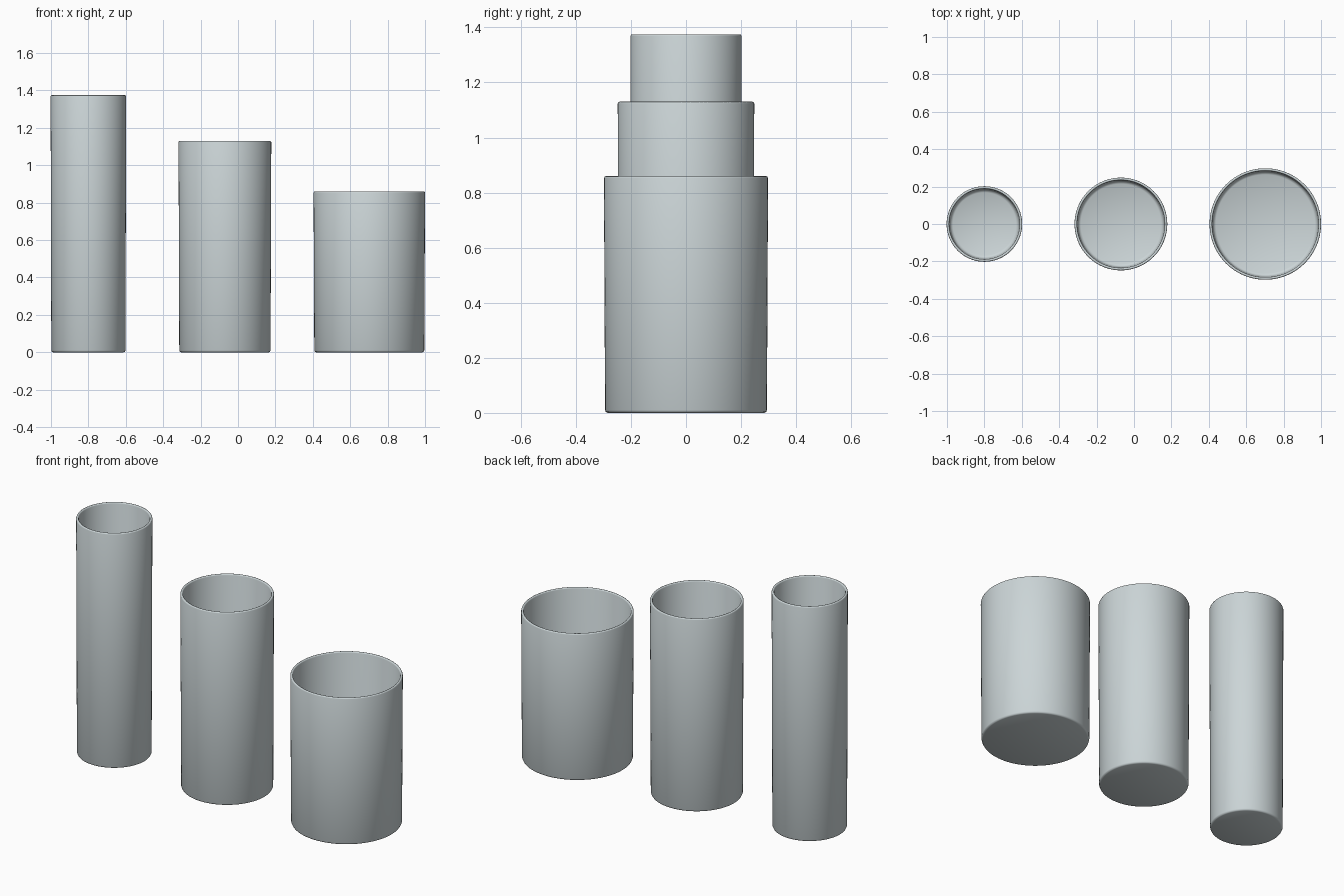
import bpy, bmesh, math

if "Cube" in bpy.data.objects:
    bpy.data.objects.remove(bpy.data.objects["Cube"])

# Pale grey glass colour
mat = bpy.data.materials.new("pale grey glass")
mat.diffuse_color = (0.60, 0.665, 0.68, 1)
mat.use_nodes = True
mat.node_tree.nodes["Principled BSDF"].inputs["Base Color"].default_value = mat.diffuse_color
SEGMENTS = 96


def cup(name, x, r, h):
    """Lathe a thin-walled, slightly tapered open cylinder with rounded rim and base."""
    wall, rb = 0.014, r - 0.004
    profile = [(0, 0), (rb - 0.010, 0), (rb - 0.003, 0.003), (rb, 0.010),
               (r, h - 0.007), (r - 0.002, h - 0.002), (r - 0.007, h),
               (r - wall + 0.002, h - 0.002), (r - wall, h - 0.007),
               (rb - wall, 0.035), (rb - wall - 0.005, 0.022),
               (rb - wall - 0.016, 0.016), (0, 0.016)]
    bm = bmesh.new()
    verts = [bm.verts.new((pr, 0, pz)) for pr, pz in profile]
    edges = [bm.edges.new(pair) for pair in zip(verts, verts[1:])]
    bmesh.ops.spin(bm, geom=verts + edges, cent=(0, 0, 0), axis=(0, 0, 1),
                   angle=math.tau, steps=SEGMENTS, use_duplicate=False)
    bmesh.ops.remove_doubles(bm, verts=bm.verts, dist=0.0001)
    bmesh.ops.recalc_face_normals(bm, faces=bm.faces)
    mesh = bpy.data.meshes.new(name)
    bm.to_mesh(mesh)
    bm.free()
    mesh.materials.append(mat)
    obj = bpy.data.objects.new(name, mesh)
    bpy.context.collection.objects.link(obj)
    obj.location.x = x
    bpy.ops.object.select_all(action='DESELECT')
    obj.select_set(True)
    bpy.context.view_layer.objects.active = obj
    bpy.ops.object.shade_smooth_by_angle(angle=math.radians(50))


# Three cylinders, from tall and narrow to short and wide
cup("tall_cylinder", -0.80, 0.202, 1.375)
cup("medium_cylinder", -0.07, 0.248, 1.13)
cup("short_cylinder", 0.702, 0.298, 0.86)
